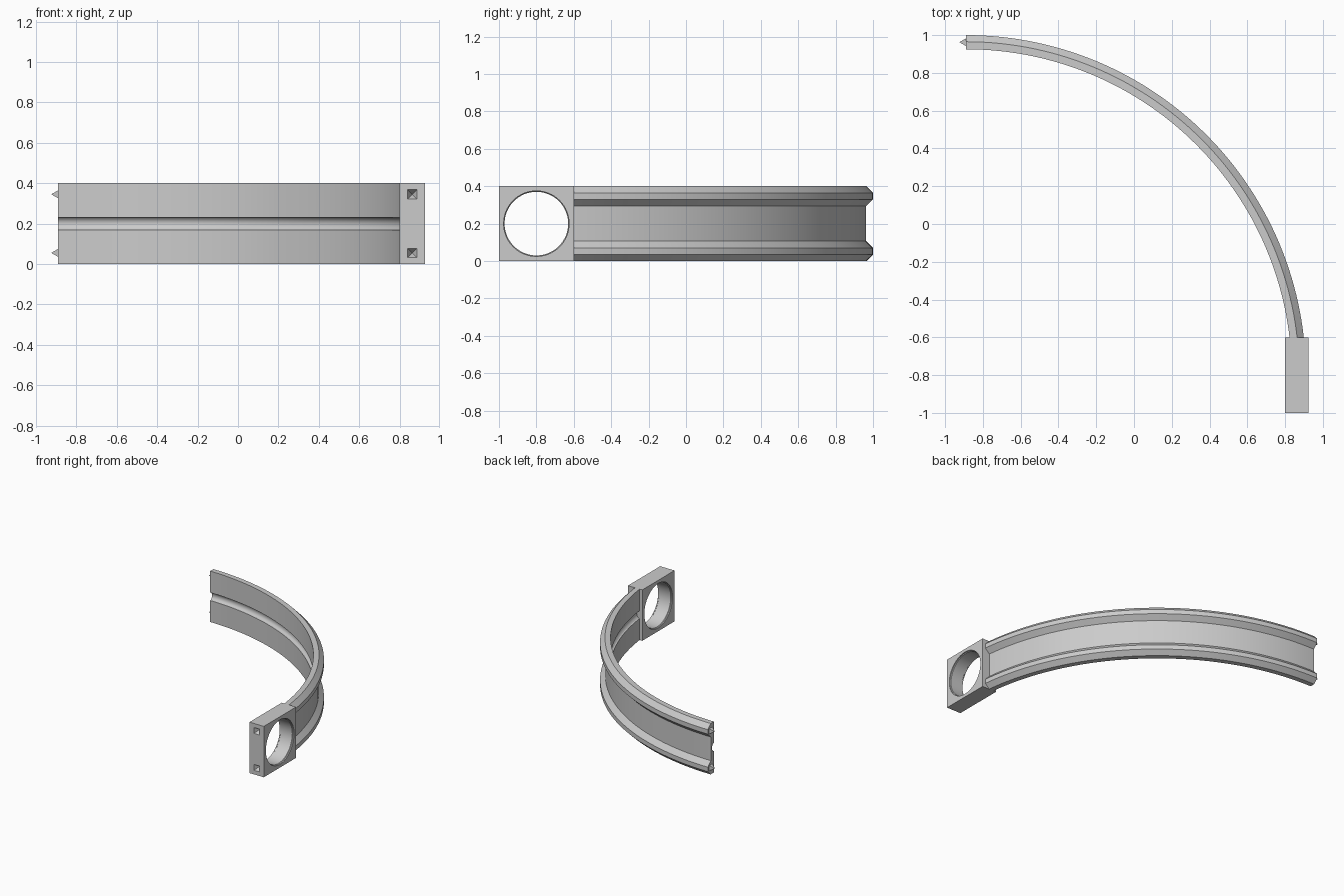
import bpy, bmesh, math
from mathutils import Matrix, Vector

if "Cube" in bpy.data.objects:
    bpy.data.objects.remove(bpy.data.objects["Cube"])

CX, CY = -0.89, -0.80          # centre of the arc
R_MID = 1.7625                 # middle radius of the band

grey = bpy.data.materials.new("light_grey")
grey.diffuse_color = (0.6, 0.6, 0.6, 1)
grey.use_nodes = True
grey.node_tree.nodes["Principled BSDF"].inputs["Base Color"].default_value = grey.diffuse_color


def add_object(name, bm):
    bmesh.ops.recalc_face_normals(bm, faces=bm.faces)
    mesh = bpy.data.meshes.new(name)
    bm.to_mesh(mesh)
    bm.free()
    mesh.materials.append(grey)
    ob = bpy.data.objects.new(name, mesh)
    bpy.context.collection.objects.link(ob)
    return ob


def activate(ob):
    bpy.ops.object.select_all(action='DESELECT')
    ob.select_set(True)
    bpy.context.view_layer.objects.active = ob


def smooth(ob):
    activate(ob)
    bpy.ops.object.shade_smooth_by_angle(angle=math.radians(25))


def cut(ob, cutter):
    activate(ob)
    mod = ob.modifiers.new("cut", 'BOOLEAN')
    mod.operation, mod.solver, mod.object = 'DIFFERENCE', 'EXACT', cutter
    bpy.ops.object.modifier_apply(modifier=mod.name)
    bpy.data.objects.remove(cutter)


def pyramid(name, base, axis, half, height):
    """Square pyramid with its base at a point, pointing along an axis."""
    bm = bmesh.new()
    rot = Vector(axis).to_track_quat('Z', 'Y').to_matrix().to_4x4()
    bmesh.ops.create_cone(bm, cap_ends=True, segments=4, radius1=half * math.sqrt(2),
                          radius2=0, depth=height,
                          matrix=Matrix.Translation(base) @ rot
                          @ Matrix.Translation((0, 0, height / 2))
                          @ Matrix.Rotation(math.pi / 4, 4, 'Z'))
    return add_object(name, bm)


# Curved band: outer side has two bevelled rails, inner side a round groove
rail = [(1.765, 0.0), (1.8, 0.035), (1.8, 0.07), (1.763, 0.107)]
profile = rail + [(r, 0.4 - z) for r, z in reversed(rail)] + [(1.725, 0.4)]
for i in range(9):
    a = math.pi * i / 8
    profile.append((1.725 + 0.025 * math.sin(a), 0.2 + 0.031 * math.cos(a)))
profile.append((1.725, 0.0))

bm = bmesh.new()
STEPS = 56
start, end = math.radians(6.2), math.pi / 2
rings = []
for s in range(STEPS + 1):
    a = start + (end - start) * s / STEPS
    rings.append([bm.verts.new((CX + r * math.cos(a), CY + r * math.sin(a), z))
                  for r, z in profile])
n = len(profile)
for r0, r1 in zip(rings, rings[1:]):
    for i in range(n):
        bm.faces.new((r0[i], r0[(i + 1) % n], r1[(i + 1) % n], r1[i]))
bm.faces.new(rings[0])
bm.faces.new(rings[-1])
smooth(add_object("curved_band", bm))

# End block
bm = bmesh.new()
bmesh.ops.create_cube(bm, size=1, matrix=Matrix.Translation((0.8625, CY, 0.2))
                      @ Matrix.Diagonal((0.125, 0.4, 0.4, 1)))
block = add_object("end_block", bm)

# Round opening through the block, slightly narrower inside
bm = bmesh.new()
SIDES = 64
hoops = []
for x, r in [(0.78, 0.175), (0.808, 0.175), (0.812, 0.170),
             (0.913, 0.170), (0.917, 0.175), (0.945, 0.175)]:
    hoops.append([bm.verts.new((x, CY + r * math.cos(2 * math.pi * i / SIDES),
                                0.2 + r * math.sin(2 * math.pi * i / SIDES)))
                  for i in range(SIDES)])
for h0, h1 in zip(hoops, hoops[1:]):
    for i in range(SIDES):
        j = (i + 1) % SIDES
        bm.faces.new((h0[i], h0[j], h1[j], h1[i]))
bm.faces.new(hoops[0])
bm.faces.new(hoops[-1])
cut(block, add_object("opening_cutter", bm))

# Matching pegs on the band end and sockets in the block front
for label, z in (("lower", 0.055), ("upper", 0.345)):
    pyramid(label + "_peg", (CX, CY + R_MID, z), (-1, 0, 0), 0.02, 0.035)
    cut(block, pyramid("socket_cutter", (CX + R_MID - 0.01, -1.004, z),
                       (0, 1, 0), 0.025, 0.045))
smooth(block)
